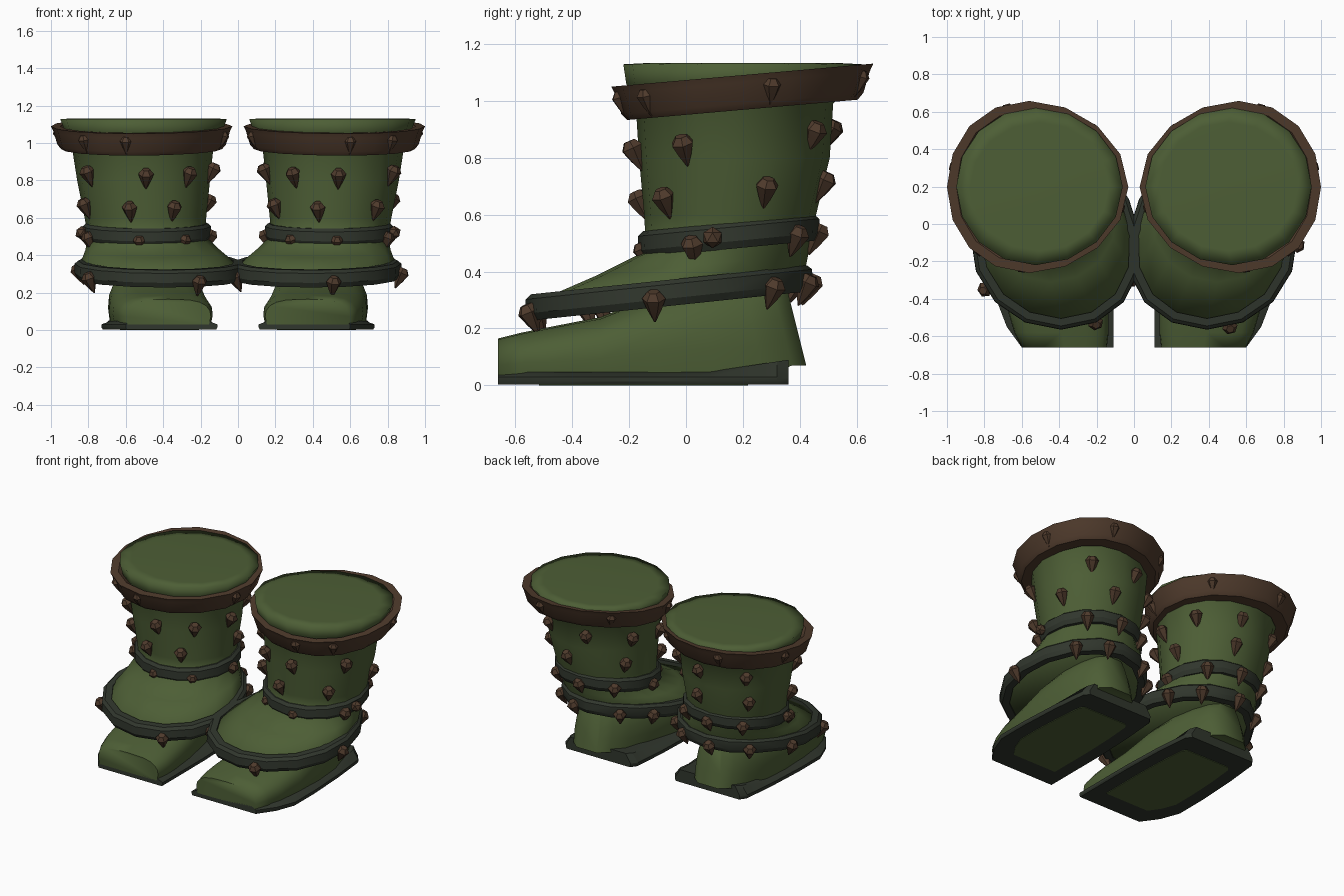
import bpy, bmesh, math
from mathutils import Vector

if "Cube" in bpy.data.objects:
    bpy.data.objects.remove(bpy.data.objects["Cube"])

SEG = 16


def material(name, rgb):
    m = bpy.data.materials.new(name)
    m.diffuse_color = (*rgb, 1)
    m.use_nodes = True
    m.node_tree.nodes["Principled BSDF"].inputs["Base Color"].default_value = m.diffuse_color
    return m


GREEN = material("boot_green", (0.074, 0.112, 0.036))
DARK = material("strap_dark_green", (0.030, 0.037, 0.026))
BROWN = material("horn_brown", (0.078, 0.043, 0.025))


def finish(bm, name, mat, angle=40):
    bmesh.ops.recalc_face_normals(bm, faces=bm.faces)
    mesh = bpy.data.meshes.new(name)
    bm.to_mesh(mesh)
    bm.free()
    mesh.materials.append(mat)
    ob = bpy.data.objects.new(name, mesh)
    bpy.context.collection.objects.link(ob)
    bpy.ops.object.select_all(action='DESELECT')
    ob.select_set(True)
    bpy.context.view_layer.objects.active = ob
    bpy.ops.object.shade_smooth_by_angle(angle=math.radians(angle))
    return ob


def bridge(bm, rings, wrap=False):
    """Skin rows of points into a closed tube."""
    rows = [[bm.verts.new(p) for p in r] for r in rings]
    n = len(rows[0])
    pairs = list(zip(rows, rows[1:])) + ([(rows[-1], rows[0])] if wrap else [])
    for a, b in pairs:
        for i in range(n):
            j = (i + 1) % n
            bm.faces.new((a[i], a[j], b[j], b[i]))
    if not wrap:
        bm.faces.new(rows[0])
        bm.faces.new(rows[-1])


class Ring:
    """Tilted oval; angle 0 faces the front, egg widens the front,
    skew pushes the front and back outward from the middle."""
    def __init__(self, cx, cy, cz, rx, ry, slope=0.0, egg=0.0, skew=0.0):
        self.v = (cx, cy, cz, rx, ry, slope, egg, skew)

    def point(self, deg, s, dr=0.0, dz=0.0):
        cx, cy, cz, rx, ry, slope, egg, skew = self.v
        a = math.radians(deg)
        x = cx - egg * 0.3 * math.cos(a) + (rx + dr) * math.sin(a) * (1 + egg * math.cos(a))
        x += skew * math.cos(a) ** 2
        y = cy - (ry + dr) * math.cos(a)
        return Vector((s * x, y, cz + slope * (y - cy) + dz))

    def loop(self, s, dr=0.0, dz=0.0):
        return [self.point(360 * i / SEG, s, dr, dz) for i in range(SEG)]


RIM = Ring(0.515, 0.198, 1.03, 0.485, 0.46, 0.088, 0, 0.045)
UPPER = Ring(0.487, 0.15, 0.525, 0.335, 0.31, 0.097)
LOWER = Ring(0.42, -0.06, 0.325, 0.445, 0.495, 0.105, 0.1)
ROW_HIGH = Ring(0.505, 0.165, 0.85, 0.36, 0.335, 0.1)
ROW_LOW = Ring(0.5, 0.16, 0.67, 0.335, 0.315, 0.1)

BAND = [(-0.05, -0.046), (-0.005, -0.046), (0.01, -0.02),
        (0.008, 0.03), (-0.01, 0.046), (-0.05, 0.046)]
RIM_PROFILE = [(-0.13, -0.062), (-0.055, -0.062), (-0.035, -0.04),
               (-0.012, 0.035), (0.0, 0.06), (-0.05, 0.06), (-0.1, 0.02)]


def band(name, ring, profile, mat, s):
    bm = bmesh.new()
    bridge(bm, [ring.loop(s, dr, dz) for dr, dz in profile], wrap=True)
    finish(bm, name, mat, 30)


def spike(bm, ring, deg, s, size=1.0, push=0.02, lift=0.02, tilt=0.45):
    """Six-sided horn with its blunt end up and out, tip pointing down."""
    a = math.radians(deg)
    out = Vector((s * math.sin(a), -math.cos(a), 0))
    axis = (Vector((0, 0, -1)) - out * tilt).normalized()
    side = out.cross(axis).normalized()
    other = axis.cross(side)
    base = ring.point(deg, s, push, lift)
    rows = []
    for r, t in ((0.022, -0.026), (0.042, 0.0), (0.025, 0.045), (0.003, 0.09)):
        rows.append([base + axis * t * size + (side * math.cos(k * math.pi / 3)
                     + other * math.sin(k * math.pi / 3)) * r * size for k in range(6)])
    bridge(bm, rows)


def foot(s, tag):
    # y, inner x, outer x, top, lean of the section
    sections = [(-0.66, 0.145, 0.60, 0.165, 0), (-0.58, 0.135, 0.64, 0.185, 0),
                (-0.48, 0.135, 0.67, 0.205, 0), (-0.3, 0.15, 0.69, 0.24, 0),
                (-0.1, 0.175, 0.695, 0.32, 0), (0.1, 0.21, 0.68, 0.36, 0.1),
                (0.26, 0.26, 0.65, 0.37, 0.2), (0.37, 0.32, 0.6, 0.37, 0.25),
                (0.42, 0.38, 0.54, 0.36, 0.25)]
    rings = []
    low = math.sin(-0.12 * math.pi)
    for y, x0, x1, top, lean in sections:
        z0 = 0.03 if y < 0.3 else 0.07
        row = []
        for i in range(13):
            t = math.pi * (-0.12 + 1.24 * i / 12)
            c = math.cos(t)
            x = (x0 + x1) / 2 + (x1 - x0) / 2 * math.copysign(abs(c) ** 0.6, c)
            z = z0 + (top - z0) * max(0, (math.sin(t) - low) / (1 - low)) ** 0.8
            row.append((s * x, y - lean * (z - 0.08), z))
        rings.append(row)
    bm = bmesh.new()
    bridge(bm, rings)
    finish(bm, "foot_" + tag, GREEN, 75)


# broad sole with a squared heel
SOLE = [(0.11, -0.66), (0.6, -0.66), (0.68, -0.55), (0.73, -0.42), (0.73, -0.2),
        (0.715, 0.08), (0.69, 0.32), (0.66, 0.36), (0.17, 0.36), (0.14, 0.32),
        (0.12, 0.08), (0.11, -0.2), (0.11, -0.42)]


def sole(s, tag):
    rows = []
    for inset, z in ((0.98, 0.004), (1.0, 0.014), (1.0, 0.03), (0.85, 0.048)):
        row = []
        for x, y in SOLE:
            lift = max(0, (y - 0.08) / 0.28) * 0.042 if z > 0.04 else 0
            row.append((s * (0.42 + (x - 0.42) * inset), y, z + lift))
        rows.append(row)
    bm = bmesh.new()
    bridge(bm, rows)
    finish(bm, "sole_" + tag, DARK, 30)
    # green tread patch under the sole
    bm = bmesh.new()
    bridge(bm, [[(s * (0.42 + (x - 0.42) * 0.68), -0.15 + (y + 0.15) * 0.72, z)
                 for x, y in SOLE] for z in (0.0, 0.006)])
    finish(bm, "tread_patch_" + tag, GREEN, 30)


for s, tag in ((1, "right"), (-1, "left")):
    # shaft with a soft closed top, flaring into the skirt above the foot
    shaft = [Ring(0.505, 0.2, 1.132, 0.37, 0.345), Ring(0.505, 0.2, 1.128, 0.445, 0.42, 0, 0, 0.02),
             Ring(0.505, 0.19, 1.06, 0.42, 0.4, 0, 0, 0.02),
             Ring(0.51, 0.17, 0.99, 0.38, 0.347), Ring(0.505, 0.17, 0.8, 0.355, 0.335),
             Ring(0.495, 0.155, 0.6, 0.325, 0.302), Ring(0.487, 0.15, 0.5, 0.315, 0.29, 0.09),
             Ring(0.455, 0.06, 0.425, 0.362, 0.37, 0.1, 0.03),
             Ring(0.42, -0.06, 0.34, 0.43, 0.475, 0.105, 0.1),
             Ring(0.42, -0.06, 0.29, 0.41, 0.455, 0.105, 0.1)]
    bm = bmesh.new()
    bridge(bm, [r.loop(s) for r in shaft])
    finish(bm, "shaft_" + tag, GREEN, 120)

    foot(s, tag)
    sole(s, tag)
    band("top_rim_" + tag, RIM, RIM_PROFILE, BROWN, s)
    band("upper_strap_" + tag, UPPER, BAND, DARK, s)
    band("lower_strap_" + tag, LOWER, BAND, DARK, s)

    # horns scattered over the shaft and straps
    right = s > 0
    bm = bmesh.new()
    for deg in (5, -34, 60, 145, -165, -75, -118):
        spike(bm, ROW_HIGH, deg - (0 if right else 7), s)
    for deg in ((-12, 44, 112, 170, -60, -125) if right
                else (13, -27, 66, 134, -168, -100)):
        spike(bm, ROW_LOW, deg, s)
    for deg in (-38, 7):
        spike(bm, UPPER, deg, s, 0.85, -0.002, -0.015)
    for deg in (66, 140, 180, -140, -90):
        spike(bm, UPPER, deg, s, 1.0, 0.008, -0.015)
    for deg in ((-62, 14, 84, 137, 165, -150, -125) if right
                else (-22, 55, 105, 140, 175, -150, -125)):
        spike(bm, LOWER, deg, s, 1.0, 0.012, -0.014)
    for deg in (5, 38, 104, 165, -135, -75):
        spike(bm, RIM, deg, s, 0.85, -0.032, 0.02, 0.3)
    # rounded stud on the outside of the upper strap
    stud = bmesh.ops.create_icosphere(bm, subdivisions=1, radius=0.038)
    bmesh.ops.translate(bm, verts=stud["verts"], vec=UPPER.point(80, s, 0.018))
    finish(bm, "horns_" + tag, BROWN, 25)
